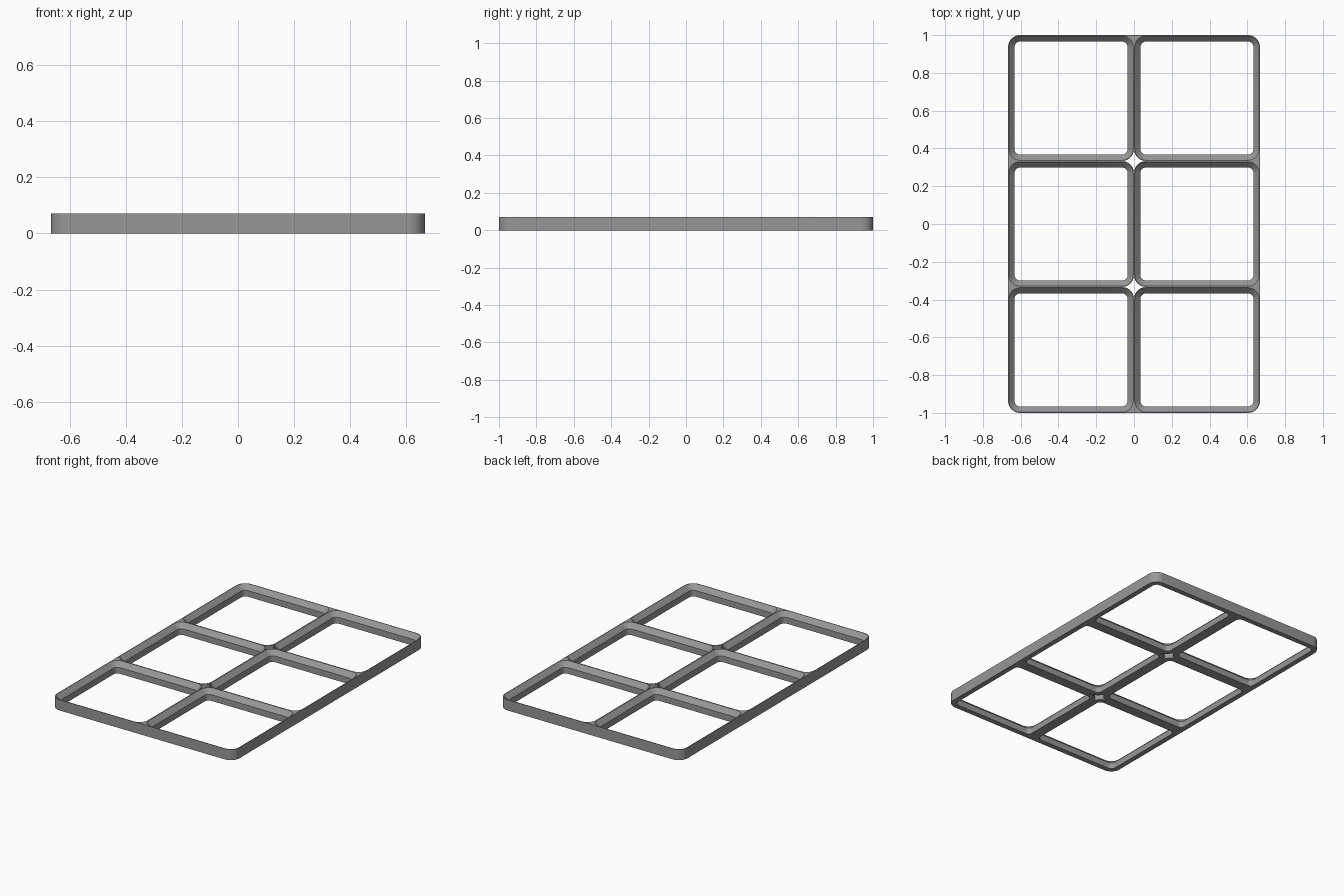
import bpy, bmesh, math

if "Cube" in bpy.data.objects:
    bpy.data.objects.remove(bpy.data.objects["Cube"])

MM = 2 / 126          # pitch of three cells fills two units
P = 42 * MM           # cell pitch
R = 4 * MM            # outer corner radius
H = 0.071             # plate height
COLS, ROWS, SEG = 2, 3, 10
W, D = COLS * P / 2, ROWS * P / 2

grey = bpy.data.materials.new("plastic_grey")
grey.diffuse_color = (0.31, 0.31, 0.31, 1)
grey.use_nodes = True
grey.node_tree.nodes["Principled BSDF"].inputs["Base Color"].default_value = grey.diffuse_color


def loop_points(cx, cy, inset):
    """Rounded square outline, anticlockwise from the right side."""
    h, r, pts = P / 2 - inset, R - inset, []
    for q, (sx, sy) in enumerate([(1, 1), (-1, 1), (-1, -1), (1, -1)]):
        for i in range(SEG + 1):
            a = math.pi / 2 * (q + i / SEG)
            pts.append((cx + sx * (h - r) + r * math.cos(a),
                        cy + sy * (h - r) + r * math.sin(a)))
    return pts


def finish(name, bm):
    bmesh.ops.remove_doubles(bm, verts=bm.verts, dist=1e-5)
    me = bpy.data.meshes.new(name)
    bm.to_mesh(me)
    bm.free()
    me.materials.append(grey)
    ob = bpy.data.objects.new(name, me)
    bpy.context.collection.objects.link(ob)
    bpy.ops.object.select_all(action='DESELECT')
    ob.select_set(True)
    bpy.context.view_layer.objects.active = ob
    bpy.ops.object.shade_smooth_by_angle(angle=math.radians(30))


def outside(x, y):
    return abs(x) > W + 1e-4 or abs(y) > D + 1e-4


def build_cell(col, row):
    cx, cy = (col + 0.5) * P - W, (row + 0.5) * P - D
    # outer wall bottom, outer wall top, narrow rim, slope end, throat bottom
    profile = [(0, 0), (0, H), (0.25 * MM, H),
               (2.15 * MM, H - 1.9 * MM), (2.15 * MM, 0)]
    bm = bmesh.new()
    rings = [[bm.verts.new((x, y, z)) for x, y in loop_points(cx, cy, ins)]
             for ins, z in profile]
    n = len(rings[0])
    for k in range(len(rings)):
        a, b = rings[k], rings[(k + 1) % len(rings)]
        for i in range(n):
            j = (i + 1) % n
            if k == 0:
                q, step = divmod(i, SEG + 1)
                if step == SEG:
                    # straight side: keep only on the plate's perimeter
                    mx, my = (a[i].co.x + a[j].co.x) / 2, (a[i].co.y + a[j].co.y) / 2
                    if not outside(mx + (mx - cx) * 0.1, my + (my - cy) * 0.1):
                        continue
                else:
                    # corner: drop it where a perimeter filler covers it
                    sx, sy = [(1, 1), (-1, 1), (-1, -1), (1, -1)][q]
                    ox = outside(cx + sx * P * 0.6, 0)
                    oy = outside(0, cy + sy * P * 0.6)
                    if ox != oy:
                        continue
            bm.faces.new((a[i], a[j], b[j], b[i]))
    finish(f"cell_frame_{col}_{row}", bm)


def build_filler(name, px, py, nx, ny):
    """Flush wedge between two rounded corners, on the perimeter."""
    tx, ty = -ny, nx
    prof = []
    for s in (-1, 1):
        for i in range(SEG + 1):
            a = math.pi / 2 * i / SEG
            if s == -1:
                prof.append((-R + R * math.sin(a), -R + R * math.cos(a)))
            else:
                prof.append((R - R * math.cos(a), -R + R * math.sin(a)))
    bm = bmesh.new()

    def vert(t, d, z):
        return bm.verts.new((px + tx * t + nx * d, py + ty * t + ny * d, z))

    for (t0, d0), (t1, d1) in zip(prof, prof[1:]):
        if t1 - t0 < 1e-6:
            continue
        for z in (0, H):
            pts = [(t0, 0), (t1, 0)]
            if d1 < -1e-6:
                pts.append((t1, d1))
            if d0 < -1e-6:
                pts.append((t0, d0))
            f = bm.faces.new([vert(t, d, z) for t, d in pts])
            f.normal_update()
            if (f.normal.z > 0) != (z > 0):
                f.normal_flip()
        f = bm.faces.new([vert(t0, 0, 0), vert(t1, 0, 0), vert(t1, 0, H), vert(t0, 0, H)])
        f.normal_update()
        if f.normal.x * nx + f.normal.y * ny < 0:
            f.normal_flip()
    finish(name, bm)


# grid of cell frames
for c in range(COLS):
    for r in range(ROWS):
        build_cell(c, r)

# perimeter wedges where neighbouring cells meet
for s in (-1, 1):
    for c in range(1, COLS):
        build_filler(f"end_filler_{c}_{s}", c * P - W, s * D, 0, s)
    for r in range(1, ROWS):
        build_filler(f"side_filler_{r}_{s}", s * W, r * P - D, s, 0)
